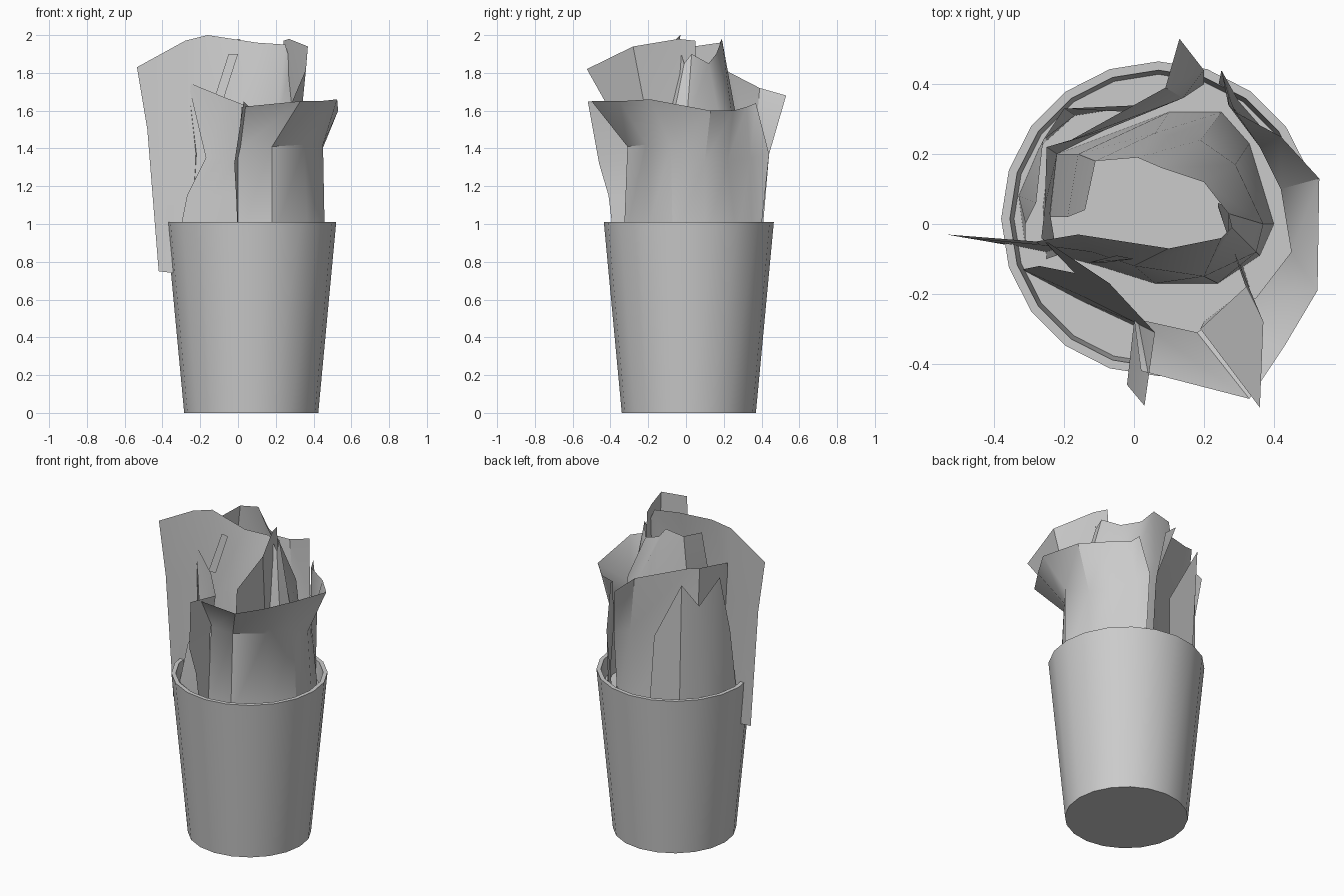
import bpy
import bmesh
import math

cube = bpy.data.objects.get("Cube")
if cube:
    bpy.data.objects.remove(cube, do_unlink=True)

grey = bpy.data.materials.new("plain_grey")
grey.use_nodes = True
colour = (0.6, 0.6, 0.6, 1)
grey.diffuse_color = colour
grey.node_tree.nodes["Principled BSDF"].inputs["Base Color"].default_value = colour

SIDES = 20
CUP_CENTRE = (0.07, 0.015)
SOIL = 90  # height at which the leaves grow out, in hundredths


def finish(name, bm, angle):
    """Turn a bmesh into a shaded, coloured object."""
    mesh = bpy.data.meshes.new(name)
    bm.to_mesh(mesh)
    bm.free()
    mesh.materials.append(grey)
    obj = bpy.data.objects.new(name, mesh)
    bpy.context.collection.objects.link(obj)
    bpy.ops.object.select_all(action="DESELECT")
    obj.select_set(True)
    bpy.context.view_layer.objects.active = obj
    bpy.ops.object.shade_smooth_by_angle(angle=math.radians(angle))
    return obj


def lathe(name, profile):
    """Revolve a radius and height profile, capping both of its ends."""
    bm = bmesh.new()
    rings = []
    for radius, height in profile:
        ring = []
        for i in range(SIDES):
            a = math.tau * i / SIDES
            ring.append(bm.verts.new((CUP_CENTRE[0] + radius * math.cos(a),
                                      CUP_CENTRE[1] + radius * math.sin(a),
                                      height)))
        rings.append(ring)
    for low, high in zip(rings, rings[1:]):
        for i in range(SIDES):
            j = (i + 1) % SIDES
            bm.faces.new((low[i], low[j], high[j], high[i]))
    bm.faces.new(rings[0][::-1])
    bm.faces.new(rings[-1])
    return finish(name, bm, 30)


def leaf(name, *columns):
    """Skin a sheet across columns of points, each listed from root to tip."""
    bm = bmesh.new()
    strips = []
    for column in columns:
        strip = []
        for point in column:
            x, y, z = point if len(point) == 3 else (*point, SOIL)
            strip.append(bm.verts.new((x / 100, y / 100, z / 100)))
        strips.append(strip)
    for left, right in zip(strips, strips[1:]):
        for k in range(len(left) - 1):
            bm.faces.new((left[k], right[k], right[k + 1], left[k + 1]))
    return finish(name, bm, 36)


# Tapered cup with a thin rim and a shallow filled inside
lathe("cup", [(0.355, 0), (0.45, 1.01), (0.425, 1.01), (0.413, 0.9)])

# Tall inner leaf: a flat wing on the right that rolls into a narrowing tube
leaf("inner_rolled_leaf",
     ((-42, -5, 75), (-48, -4, 150), (-53.5, -3, 183)),
     ((-25, -8), (-27, -6, 150), (-28, -5, 197)),
     ((-10, -12), (-12, -8, 150), (-16, -3, 200)),
     ((6, -17), (0, -12, 160), (10, -7, 196)),
     ((24, -17), (20, -15, 150), (25, -4, 195)),
     ((36, -9), (35, -8, 150), (28, -1, 185)),
     ((40, 0), (37, 0, 150), (27, 3, 190)),
     ((33, 23), (29, 17, 160), (20, 12, 185)),
     ((25, 32), (19, 24, 160), (8, 16, 190)),
     ((10, 32), (6, 26, 160), (1, 19, 198)),
     ((-22, 20), (-16, 20, 160), (-11, 18, 196)),
     ((-24, 2), (-19, 2, 160), (-14, 4, 194)))

# Part of the wing that hangs outside the cup
leaf("wing_hanging_edge",
     ((-42, -5, 75), (-43, -4, 110)),
     ((-34, -6, 74), (-34, -6, 110)))

# Narrow fold lying on the front of the wing
leaf("wing_fold",
     ((-13, -11, 165), (-5, -9, 190)),
     ((-8, -11, 165), (0, -10, 190)))

# Outer leaf on the front left, with its lip folded outward
leaf("outer_lipped_leaf",
     ((0, -30), (0, -27, 139), (2, -42, 162)),
     ((18, -33), (18, -31, 141), (33, -50, 165)),
     ((37, -22), (35, -21, 142), (43, -35, 165)),
     ((46, -7), (45, -8, 142), (52.5, -19, 166)),
     ((45, 10), (42, 10, 133), (53, 13, 160)),
     ((37, 27), (36, 22, 133), (42, 25, 160)),
     ((30, 35), (27, 34, 135), (29, 32, 162)),
     ((24, 39), (25, 44, 137), (27, 37, 164)))

# Back leaf: a bent fin at one end, then a wide band around the right
leaf("back_leaf",
     ((20, 40), (20, 44, 137), (13, 53, 168)),
     ((12, 36), (14, 36, 137), (9, 39, 172)),
     ((-10, 28), (-8, 27, 140), (-19, 23.5, 180)),
     ((-24, 21), (-22, 20, 140), (-25, 22, 181)),
     ((-26, 5), (-24, 3, 140), (-25.5, 5, 177)),
     ((-25, -10), (-22, -9, 137), (-26.5, -4, 175)))

# Ragged low leaf outside the back leaf
leaf("back_right_leaf",
     ((2, 34), (0, 32, 135)),
     ((-17, 31), (-20, 33, 173)),
     ((-27, 22), (-26, 24, 158)),
     ((-33, 8), (-28, 6, 170)),
     ((-31, -7), (-31, 0, 135)))

# Front leaf that ends in an outward fin
leaf("front_finned_leaf",
     ((-32, -13), (-27, -12, 115), (-17, -14, 135), (-26.5, -4, 175)),
     ((-15, -22), (-14, -21, 115), (-8, -20, 135), (-7, -17, 167)),
     ((0, -29), (0, -28, 115), (0, -28, 135), (6, -31, 162)),
     ((0, -38), (-1, -41, 115), (-2, -46, 132), (3, -52, 165)))

# Tall leaf leaning out over the front lip
leaf("front_leaning_leaf",
     ((27, 5), (24, 6, 155), (24, 5, 197)),
     ((29, -5), (27, -4, 150), (27, -4, 198)),
     ((33, -18), (32, -18, 142), (37, -28, 194)),
     ((20, -28), (19, -30, 142), (36, -52.5, 182)))
